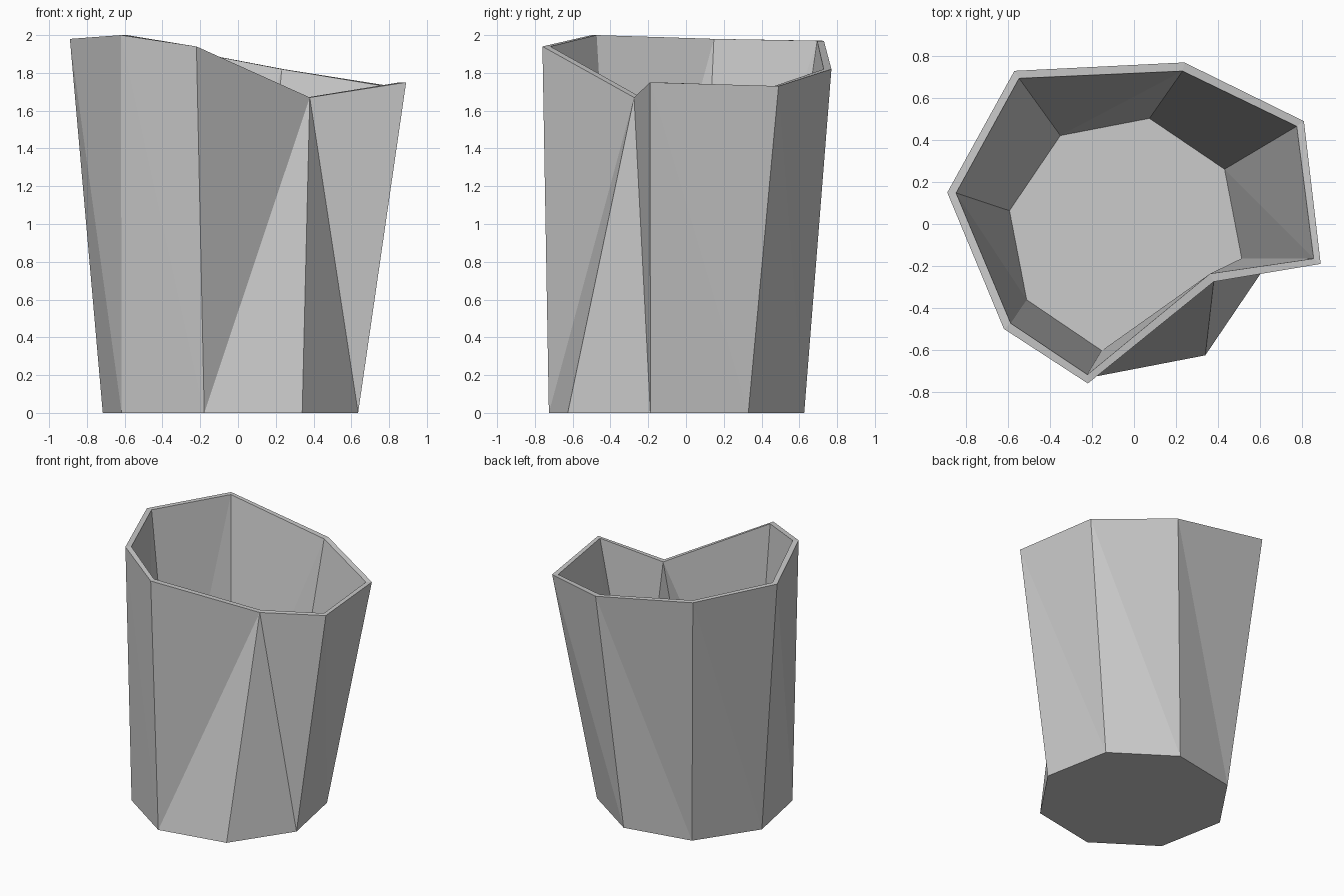
import bpy
import bmesh
from math import cos, sin, radians
from mathutils import Vector

cube = bpy.data.objects.get("Cube")
if cube:
    bpy.data.objects.remove(cube, do_unlink=True)

SIDES = 8
DENT = SIDES - 2          # panel that is folded inwards
RIM_WIDTH = 0.042
FLOOR_HEIGHT = 0.1

# Uneven rim corners, counter-clockwise from the right front corner
rim = [Vector(p) for p in (
    (0.89, -0.19, 1.75), (0.81, 0.49, 1.73), (0.24, 0.77, 1.82), (-0.57, 0.73, 1.97),
    (-0.89, 0.15, 1.98), (-0.62, -0.5, 2), (-0.22, -0.76, 1.94), (0.38, -0.275, 1.67))]


def octagon(radius, z):
    """Regular ring for the undamaged base."""
    angles = [radians(-11.6 + i * 360 / SIDES) for i in range(SIDES)]
    return [Vector((radius * cos(a) - 0.04, radius * sin(a) - 0.05, z)) for a in angles]


def inset(ring, width):
    """Move each corner inwards along the bisector of its two edges."""
    result = []
    for i, p in enumerate(ring):
        a = p - ring[i - 1]
        b = ring[(i + 1) % SIDES] - p
        normal = Vector((-a.y, a.x, 0)).normalized() + Vector((-b.y, b.x, 0)).normalized()
        result.append(p + normal.normalized() * width)
    return result


def wall(bm, top, bottom):
    """Triangulated side panels; the dented one folds the other way."""
    for i in range(SIDES):
        j = (i + 1) % SIDES
        if i == DENT:
            bm.faces.new((top[i], bottom[i], top[j]))
            bm.faces.new((bottom[i], bottom[j], top[j]))
        else:
            bm.faces.new((top[i], bottom[i], bottom[j]))
            bm.faces.new((top[i], bottom[j], top[j]))


bm = bmesh.new()
rings = [rim, octagon(0.69, 0), inset(rim, RIM_WIDTH), octagon(0.565, FLOOR_HEIGHT)]
outer_top, outer_base, inner_top, inner_base = [[bm.verts.new(p) for p in r] for r in rings]

# Outer and inner walls
wall(bm, outer_top, outer_base)
wall(bm, inner_top, inner_base)

# Rim, underside and inner floor
for i in range(SIDES):
    j = (i + 1) % SIDES
    bm.faces.new((outer_top[i], outer_top[j], inner_top[j], inner_top[i]))
bm.faces.new(outer_base)
bm.faces.new(inner_base)
bmesh.ops.recalc_face_normals(bm, faces=bm.faces)

mesh = bpy.data.meshes.new("dented_bin")
bm.to_mesh(mesh)
bm.free()

# Plain grey material
grey = bpy.data.materials.new("light grey")
grey.use_nodes = True
colour = (0.6, 0.6, 0.6, 1)
grey.diffuse_color = colour
grey.node_tree.nodes["Principled BSDF"].inputs["Base Color"].default_value = colour
mesh.materials.append(grey)

bpy.context.collection.objects.link(bpy.data.objects.new("dented_bin", mesh))
